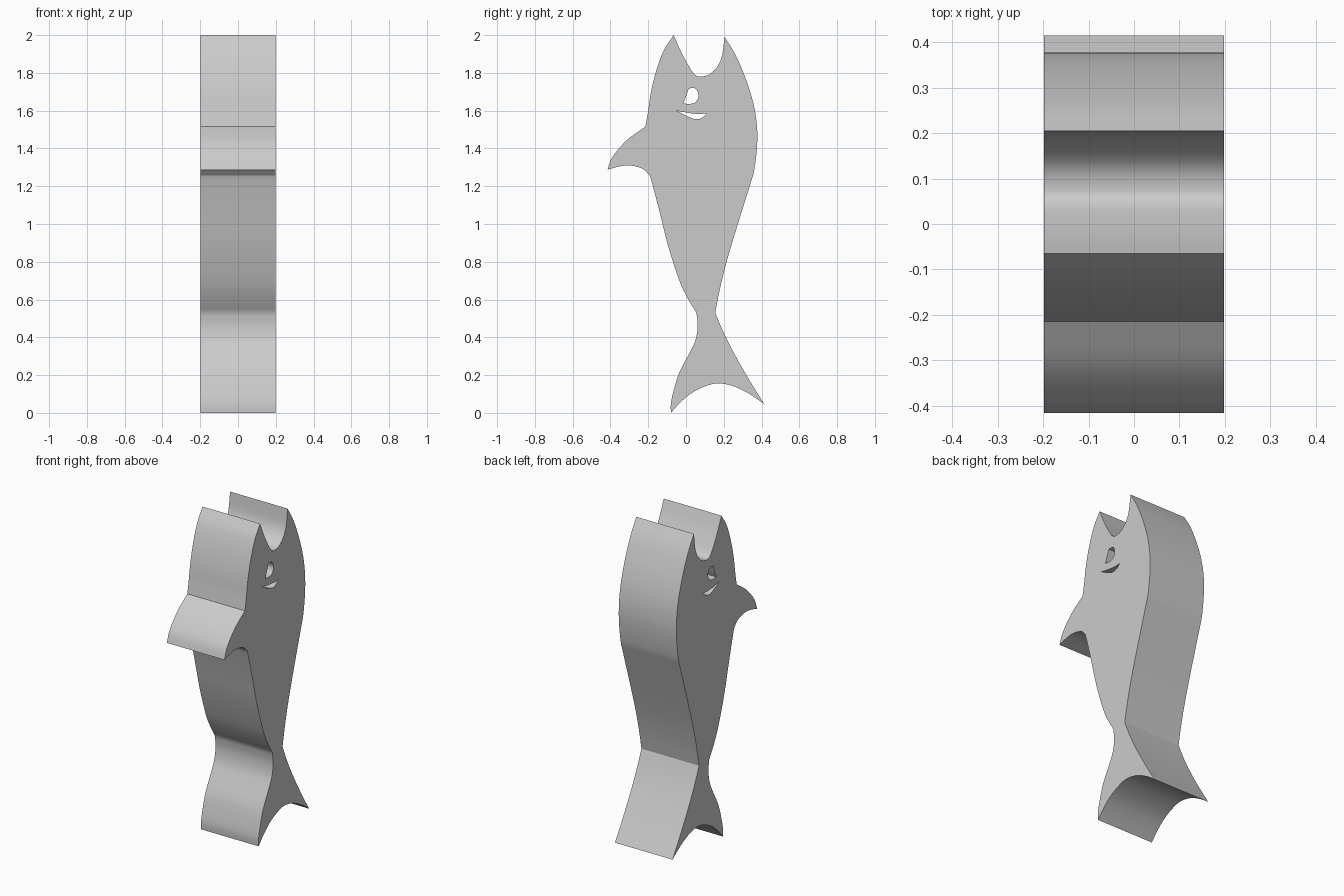
import bpy, bmesh
from math import radians
from mathutils import Vector, Matrix

if "Cube" in bpy.data.objects:
    bpy.data.objects.remove(bpy.data.objects["Cube"])

HALF_WIDTH = 0.198


def smooth_run(pts, steps=4):
    """Catmull-Rom samples through a run of points; the last point is left to the next run."""
    p = [Vector(q) for q in pts]
    p = [2 * p[0] - p[1]] + p + [2 * p[-1] - p[-2]]
    out = []
    for a, b, c, d in zip(p, p[1:], p[2:], p[3:]):
        for i in range(steps):
            t = i / steps
            out.append(0.5 * (2 * b + (c - a) * t + (2 * a - 5 * b + 4 * c - d) * t ** 2
                              + (3 * b - a - 3 * c + d) * t ** 3))
    return out


def loop(*runs):
    """Closed outline from smooth runs meeting at sharp corners."""
    return [v for r, nxt in zip(runs, runs[1:] + runs[:1]) for v in smooth_run(r + [nxt[0]])]


# Side profile (y, z), each run starting at a corner
mouth = [(-.065, 2), (-.03, 1.92), (.01, 1.845), (.045, 1.793), (.08, 1.78), (.135, 1.80), (.185, 1.87)]
back = [(.205, 1.99), (.265, 1.89), (.325, 1.745), (.365, 1.60), (.378, 1.45), (.362, 1.29),
        (.337, 1.20), (.27, .985), (.215, .80), (.178, .65)]
tail_back = [(.155, .53), (.195, .435), (.255, .315), (.335, .175)]
tail_edge = [(.415, .045), (.37, .078), (.31, .115), (.24, .145), (.165, .156), (.10, .14), (.03, .105), (-.03, .055)]
tail_front = [(-.08, 0), (-.08, .05), (-.065, .12), (-.035, .215), (.02, .32), (.05, .385), (.062, .46)]
belly = [(.055, .53), (.01, .605), (-.035, .70), (-.095, .885), (-.14, 1.065), (-.185, 1.235),
         (-.2, 1.265), (-.235, 1.295), (-.30, 1.31), (-.36, 1.303)]
fin_top = [(-.416, 1.287), (-.395, 1.345), (-.355, 1.40), (-.30, 1.455)]
head = [(-.215, 1.515), (-.2, 1.60), (-.185, 1.70), (-.155, 1.82), (-.115, 1.925)]

# Cut-through eye and smile
eye = loop([(.015, 1.718), (.05, 1.717), (.067, 1.68), (.05, 1.645), (.02, 1.636)],
           [(-.015, 1.638), (0, 1.675)])
smile = loop([(-.05, 1.60), (.02, 1.587), (.07, 1.582)],
             [(.112, 1.586), (.085, 1.562), (.05, 1.555), (.005, 1.572)])
outline = loop(mouth, back, tail_back, tail_edge, tail_front, belly, fin_top, head)

# Filled and extruded body
curve = bpy.data.curves.new("fish_profile", 'CURVE')
curve.dimensions, curve.fill_mode, curve.extrude = '2D', 'BOTH', HALF_WIDTH
for pts in (outline, eye, smile):
    s = curve.splines.new('POLY')
    s.points.add(len(pts) - 1)
    for sp, v in zip(s.points, pts):
        sp.co = (v.x, v.y, 0, 1)
    s.use_cyclic_u = True
fish = bpy.data.objects.new("fish_body", curve)
bpy.context.collection.objects.link(fish)
bpy.context.view_layer.objects.active = fish
fish.select_set(True)
bpy.ops.object.convert(target='MESH')
fish = bpy.context.object

# Stand the profile upright in the y-z plane and weld caps to sides
mesh = fish.data
mesh.transform(Matrix(((0, 0, 1, 0), (1, 0, 0, 0), (0, 1, 0, 0), (0, 0, 0, 1))))
bm = bmesh.new()
bm.from_mesh(mesh)
bmesh.ops.remove_doubles(bm, verts=bm.verts, dist=0.0001)
bmesh.ops.recalc_face_normals(bm, faces=bm.faces)
bm.to_mesh(mesh)
bm.free()
bpy.ops.object.shade_smooth_by_angle(angle=radians(30))
